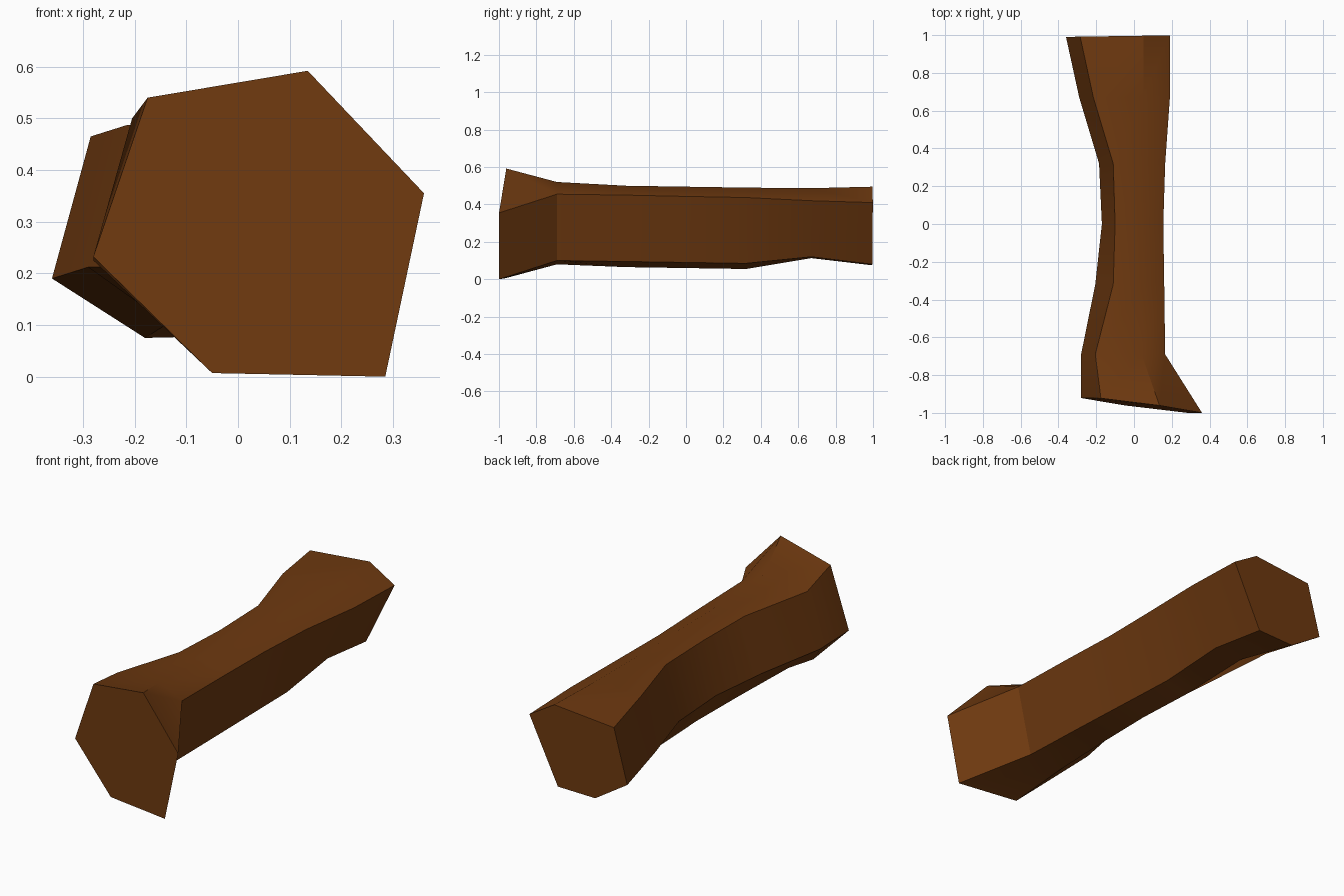
import bpy, bmesh, math

if "Cube" in bpy.data.objects:
    bpy.data.objects.remove(bpy.data.objects["Cube"])

bark = bpy.data.materials.new("dark brown wood")
bark.diffuse_color = (0.156, 0.041, 0.005, 1)
bark.use_nodes = True
bark.node_tree.nodes["Principled BSDF"].inputs["Base Color"].default_value = bark.diffuse_color

# Six-sided cross-sections (x, z), front to back, in the same corner order
ys = [-0.95, -0.69, -0.32, 0.0, 0.32, 0.67, 0.99]
sections = [
    [(-.175, .54), (.135, .592), (.36, .355), (.285, 0), (-.05, .007), (-.28, .232)],
    [(-.205, .50), (.04, .52), (.165, .455), (.085, .10), (-.10, .08), (-.28, .225)],
    [(-.11, .49), (.045, .50), (.16, .45), (.075, .095), (-.07, .065), (-.205, .22)],
    [(-.10, .485), (.045, .495), (.155, .443), (.065, .09), (-.06, .06), (-.17, .22)],
    [(-.11, .485), (.045, .49), (.165, .437), (.055, .085), (-.07, .055), (-.185, .215)],
    [(-.215, .487), (.05, .487), (.19, .42), (.04, .12), (-.12, .113), (-.29, .212)],
    [(-.285, .465), (.05, .495), (.19, .41), (.03, .08), (-.18, .075), (-.36, .19)],
]

# Log: skin the sections together and cap both ends
bm = bmesh.new()
rings = []
for i, (y, sec) in enumerate(zip(ys, sections)):
    ring = []
    for x, z in sec:
        yy = y
        if i == 0:      # slanted saw cut at the front
            yy = max(-1, -0.955 - 0.13 * x + 0.04 * (z - 0.3))
        elif i == 6:    # nearly square cut at the back
            yy = min(1, 0.996 + 0.015 * x)
        ring.append(bm.verts.new((x, yy, z)))
    rings.append(ring)
for a, b in zip(rings, rings[1:]):
    for k in range(6):
        n = (k + 1) % 6
        bm.faces.new((a[k], a[n], b[n], b[k]))
bm.faces.new(rings[0])
bm.faces.new(rings[-1])
bmesh.ops.recalc_face_normals(bm, faces=bm.faces[:])

mesh = bpy.data.meshes.new("log")
bm.to_mesh(mesh)
bm.free()
mesh.materials.append(bark)
log = bpy.data.objects.new("log", mesh)
bpy.context.collection.objects.link(log)
bpy.context.view_layer.objects.active = log
log.select_set(True)
bpy.ops.object.shade_smooth_by_angle(angle=math.radians(30))
